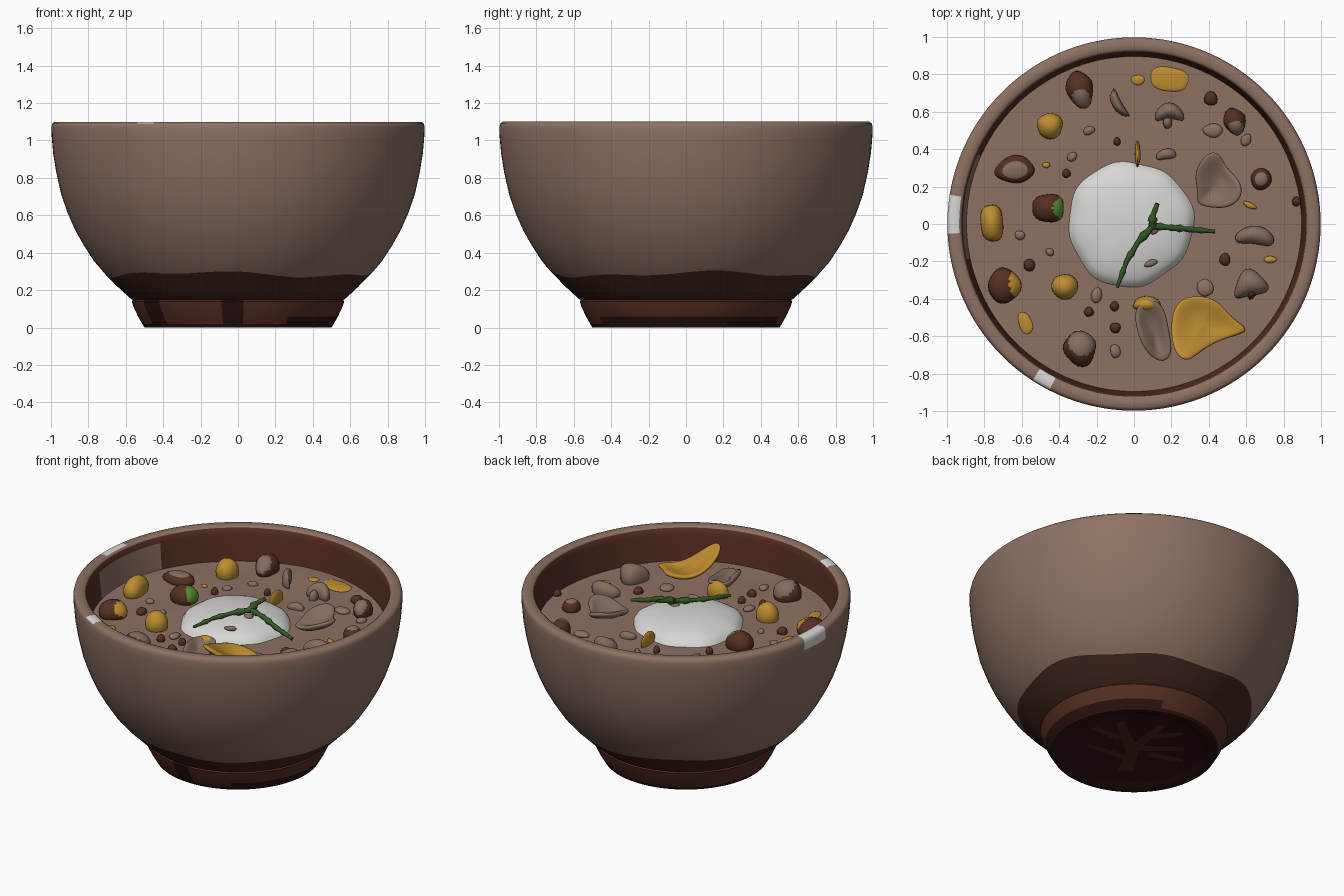
import bpy, bmesh, math, random
from mathutils import Vector, Matrix

if "Cube" in bpy.data.objects:
    bpy.data.objects.remove(bpy.data.objects["Cube"])
random.seed(4)

def material(name, r, g, b):
    m = bpy.data.materials.new(name)
    m.diffuse_color = (r, g, b, 1)
    m.use_nodes = True
    m.node_tree.nodes["Principled BSDF"].inputs["Base Color"].default_value = m.diffuse_color
    return m

TAN = material("clay_tan", .27, .165, .125)
BAND = material("dark_brown", .055, .02, .013)
RED = material("red_brown", .095, .028, .017)
BLACK = material("blackish_brown", .025, .006, .005)
GOLD = material("golden_yellow", .52, .27, .03)
WHITE = material("off_white", .68, .68, .66)
HERB = material("herb_green", .035, .10, .018)
LEAF = material("bright_green", .10, .30, .03)
MUSH = material("mushroom_brown", .24, .155, .12)
SOUP_Z = .88

def finish(name, bm, mats, angle=50):
    me = bpy.data.meshes.new(name)
    bm.to_mesh(me)
    bm.free()
    for m in mats:
        me.materials.append(m)
    me.shade_smooth()
    me.set_sharp_from_angle(angle=math.radians(angle))
    ob = bpy.data.objects.new(name, me)
    bpy.context.collection.objects.link(ob)
    return ob

def lathe(name, profile, mats, rule, n=120, wavy=None, cap=False):
    bm = bmesh.new()
    rings = []
    for k, (r, z) in enumerate(profile):
        ring = []
        for i in range(n):
            a = 2 * math.pi * i / n
            w = .012 * math.sin(3 * a + 1) + .008 * math.sin(7 * a) if k == wavy else 0
            ring.append(bm.verts.new(((r + .9 * w) * math.cos(a), (r + .9 * w) * math.sin(a), z + w)))
        rings.append(ring)
    for k in range(len(rings) - 1):
        for i in range(n):
            j = (i + 1) % n
            f = bm.faces.new((rings[k][i], rings[k][j], rings[k + 1][j], rings[k + 1][i]))
            c = f.calc_center_median()
            f.material_index = rule(k, c, math.degrees(math.atan2(c.y, c.x)) % 360)
    if cap:
        bm.faces.new(rings[0][::-1]).material_index = rule(0, Vector((0, 0, 0)), 0)
    return finish(name, bm, mats)

# Bowl body: outer wall, rim, inner wall
bowl_profile = [(.55, .14), (.575, .155), (.64, .215), (.71, .285), (.77, .355), (.825, .44), (.87, .52),
                (.91, .61), (.945, .71), (.972, .83), (.988, .93), (.996, 1.02), (.998, 1.07),
                (.993, 1.09), (.98, 1.1), (.935, 1.1), (.922, 1.09), (.915, 1.05), (.905, .96), (.892, .85)]

def bowl_rule(k, c, a):
    if 170 < a < 182 and k in (11, 12, 13, 14):
        return 2
    if 236 < a < 244 and k in (13, 14, 15):
        return 2
    if k < 3:
        return 1
    if k >= 16:
        return 0 if 155 < a < 192 and k >= 17 else 3
    return 0

lathe("bowl", bowl_profile, [TAN, BAND, WHITE, RED], bowl_rule, wavy=3)

# Foot ring with dark glaze patches and a recessed underside
foot_profile = [(.02, .025), (.40, .025), (.44, .012), (.465, 0), (.50, 0), (.512, .02), (.535, .06),
                (.558, .11), (.568, .14), (.55, .16)]

def foot_rule(k, c, a):
    if k < 5:
        return 1
    if 262 < a < 272 or 208 < a < 222 or (k == 5 and (a < 70 or a > 300)):
        return 1
    return 0

lathe("foot_ring", foot_profile, [RED, BLACK], foot_rule, cap=True)

# Branching glaze mark under the foot: thin tapered strips
right, near = Vector((-.87, .5, 0)), Vector((.5, .87, 0))
strips = [(0, -.28, 0, .05, .05), (0, -.05, -.14, .3, .04), (0, 0, .12, .3, .035), (-.02, -.12, -.28, -.02, .03),
          (.02, 0, .3, .04, .035), (.1, -.06, .32, -.1, .03), (-.1, .1, -.28, .2, .03), (.06, .15, .26, .22, .03)]
bm = bmesh.new()
for u0, v0, u1, v1, w in strips:
    p, q = right * u0 + near * v0, right * u1 + near * v1
    s = (q - p).normalized().cross(Vector((0, 0, 1))) * w
    z = Vector((0, 0, .021))
    bm.faces.new([bm.verts.new(v + z) for v in (p - s, p + s, q + s * .6, q - s * .6)])
bmesh.ops.recalc_face_normals(bm, faces=bm.faces)
for f in bm.faces:
    if f.normal.z > 0:
        f.normal_flip()
finish("underside_mark", bm, [BAND])

# Soup surface with a gentle ripple
def disc(name, radius, cx, cy, height, mat, n=64, m=14):
    bm = bmesh.new()
    prev, top = None, bm.verts.new((cx, cy, height(0, 0)))
    for k in range(1, m + 1):
        ring = []
        for i in range(n):
            a, t = 2 * math.pi * i / n, k / m
            r = radius(a) * t
            ring.append(bm.verts.new((cx + r * math.cos(a), cy + r * math.sin(a), height(t, a))))
        for i in range(n):
            j = (i + 1) % n
            bm.faces.new((top, ring[i], ring[j]) if prev is None else (prev[i], ring[i], ring[j], prev[j]))
        prev = ring
    return finish(name, bm, [mat])

disc("soup", lambda a: .898, 0, 0, lambda t, a: SOUP_Z + .006 * math.sin(9 * t) * math.sin(5 * a) * t, TAN)
# Egg white mound
disc("egg_white", lambda a: .34 + .008 * math.sin(3 * a + 1) + .005 * math.sin(8 * a), -.02, 0,
     lambda t, a: SOUP_Z - .01 + .1 * math.sqrt(max(0, 1 - t ** 2.2)), WHITE)

# Rounded topping: optional second colour on faces turned to a direction, optional bend
def blob(name, x, y, sx, sy, h, rot=0, mat=RED, mat2=None, way=(0, 0, 1), t=.7, bend=0, z=SOUP_Z, rough=.06):
    bm = bmesh.new()
    seg = 24 if max(sx, sy) > .09 else 12
    bmesh.ops.create_uvsphere(bm, u_segments=seg, v_segments=seg // 2 + 2, radius=1)
    p1, p2 = random.random() * 6, random.random() * 6
    d, R = Vector(way).normalized(), Matrix.Rotation(math.radians(rot), 3, 'Z')
    for f in bm.faces:
        c = R @ f.calc_center_median()
        f.material_index = int(mat2 is not None and c.dot(d) > t)
    for v in bm.verts:
        k = 1 + rough * (math.sin(3 * v.co.x + p1) + math.sin(4 * v.co.y + p2))
        px, py = v.co.x * k * sx / 2, v.co.y * k * sy / 2
        py += bend * (v.co.x ** 2 - .4) * sy
        v.co = R @ Vector((px, py, 0)) + Vector((x, y, z + h * (.25 + .75 * v.co.z)))
    return finish(name, bm, [mat, mat2 or mat], 60)

# Nuts in dark skins with a pale, green or gold patch
for i, a in enumerate([
        (-.29, .72, .15, .2, .10, 15, RED, MUSH, (.1, -.6, .6)), (.54, .55, .12, .15, .09, 20, RED, MUSH, (.1, -.6, .6)),
        (-.64, .29, .21, .15, .06, 5, RED, MUSH, (.1, 0, 1), .78), (-.46, .085, .17, .15, .10, 0, RED, LEAF, (.9, 0, .5), .72),
        (.68, .24, .10, .13, .07, -15, RED, MUSH, (0, 0, 1), .75), (-.69, -.33, .17, .2, .09, 0, RED, GOLD, (.9, .1, .5), .72),
        (-.29, -.665, .18, .19, .11, 10, RED, MUSH, (.2, .5, .8), .55)]):
    blob("nut_%d" % i, *a)

# Golden chickpeas
for i, a in enumerate([(-.45, .525, .15, .13, .11), (-.76, .005, .12, .2, .11, 5), (-.37, -.335, .13, .15, .11),
                       (.07, -.43, .16, .08, .1, 0)]):
    blob("chickpea_%d" % i, *a[:5], a[5] if len(a) > 5 else 0, GOLD)

# Flat golden oil drops
for i, (x, y, sx, sy, r) in enumerate([(.19, .775, .2, .13, -8), (.02, .77, .07, .06, 0), (-.58, -.53, .07, .12, 20),
                                       (.73, -.19, .07, .04, 0), (.62, .1, .08, .03, -25), (-.47, .315, .04, .03, 0)]):
    blob("oil_drop_%d" % i, x, y, sx, sy, .015, r, GOLD)
blob("golden_sliver", .02, .375, .03, .15, .08, 0, GOLD)

# Small dark beans
for i, (x, y, s) in enumerate([(.41, .67, .07), (-.56, -.22, .06), (-.36, .27, .045), (-.24, -.47, .05), (-.105, -.44, .05),
                               (-.1, -.555, .055), (.485, -.19, .06), (-.09, .44, .04), (.87, .12, .05)]):
    blob("bean_%d" % i, x, y, s, s * 1.1, .04)

# Soup lumps and egg specks
for i, (x, y, s) in enumerate([(.42, .5, .1), (-.33, .36, .06), (-.2, -.38, .08), (.38, -.34, .1), (-.61, -.06, .06),
                               (-.24, .5, .06), (.6, .45, .07), (-.1, -.68, .07), (-.45, -.15, .05)]):
    blob("lump_%d" % i, x, y, s, s * .8, .025, 40 * i, TAN)
blob("egg_speck_1", .09, -.21, .08, .035, .02, 20, MUSH, z=.945)
blob("egg_speck_2", .1, -.03, .06, .05, .02, 0, MUSH, z=.96)

# Kidney-shaped mushroom pieces
for i, a in enumerate([(.645, -.07, .2, .1, .08, -5, -.35), (.19, .59, .15, .09, .09, 0, -.5), (.62, -.33, .18, .15, .11, 15, -.3),
                       (.17, .37, .11, .055, .04, 10, -.2), (-.08, .64, .18, .05, .09, -60, .4)]):
    blob("mushroom_piece_%d" % i, *a[:6], MUSH, bend=a[6])
blob("mushroom_stem_1", .18, .545, .05, .07, .06, 0, MUSH)
blob("mushroom_hollow", .63, -.37, .05, .07, .085, -20, RED)

# Curled sheets: fan from an outline, thickened and smoothed
def sheet(name, centre, outline, mat, thick=.03):
    bm = bmesh.new()
    c = Vector(centre)
    mid = bm.verts.new(c)
    outer = [bm.verts.new(c + (Vector(p) - c) * 1.06) for p in outline]
    inner = [bm.verts.new(c.lerp(Vector(p), .55) - Vector((0, 0, .01))) for p in outline]
    n = len(outline)
    for i in range(n):
        j = (i + 1) % n
        bm.faces.new((mid, inner[i], inner[j]))
        bm.faces.new((inner[i], outer[i], outer[j], inner[j]))
    bmesh.ops.recalc_face_normals(bm, faces=bm.faces)
    ob = finish(name, bm, [mat], 180)
    s = ob.modifiers.new("thickness", 'SOLIDIFY')
    s.thickness, s.offset = thick, 0
    ob.modifiers.new("smooth", 'SUBSURF').levels = 2
    ob.modifiers["smooth"].render_levels = 2

sheet("golden_mushroom_cap", (.36, -.53, .92),
      [(.2, -.56, 1.0), (.22, -.69, 1.06), (.29, -.735, 1.07), (.36, -.67, 1.0), (.47, -.61, .92), (.59, -.58, .9),
       (.59, -.55, .9), (.51, -.5, .91), (.45, -.41, .94), (.33, -.38, .95), (.22, -.42, .97)], GOLD, .035)
sheet("mushroom_slice", (.1, -.56, .9),
      [(.0, -.44, .96), (.02, -.57, .98), (.06, -.67, .97), (.13, -.74, .91), (.21, -.71, .93), (.18, -.56, .94),
       (.16, -.45, .96), (.1, -.4, .97)], MUSH, .035)
sheet("mushroom_fan", (.45, .22, .90),
      [(.32, .27, .95), (.35, .18, .93), (.33, .11, .91), (.42, .09, .92), (.51, .09, .96), (.58, .15, .98),
       (.56, .24, .97), (.49, .29, .93), (.46, .38, .96), (.39, .38, .98)], MUSH, .035)

# Herb sprig: knobbly stems meeting at a fork
def stem(name, pts, r):
    bm = bmesh.new()
    path = [Vector(a).lerp(Vector(b), k / 5) for a, b in zip(pts, pts[1:]) for k in range(5)] + [Vector(pts[-1])]
    prev = None
    for k, p in enumerate(path):
        d = (path[min(k + 1, len(path) - 1)] - path[max(k - 1, 0)]).normalized()
        s = d.cross(Vector((0, 0, 1))).normalized()
        u = s.cross(d)
        w = r * random.uniform(.75, 1.35) * (1 - .5 * k / len(path))
        ring = [bm.verts.new(p + (s * math.cos(a) + u * math.sin(a)) * w) for a in [i * math.pi / 4 for i in range(8)]]
        if prev:
            for i in range(8):
                bm.faces.new((prev[i], prev[(i + 1) % 8], ring[(i + 1) % 8], ring[i]))
        else:
            bm.faces.new(ring[::-1])
        prev = ring
    bm.faces.new(prev)
    bmesh.ops.recalc_face_normals(bm, faces=bm.faces)
    finish(name, bm, [HERB])

fork = (.1, -.01, 1.0)
stem("herb_stem_long", [fork, (.02, -.1, .99), (-.04, -.2, .98), (-.09, -.34, .96)], .02)
stem("herb_stem_side", [fork, (.2, -.02, .985), (.31, -.03, .94), (.43, -.04, .905)], .02)
stem("herb_stem_tip", [fork, (.1, .04, 1.02), (.125, .11, 1.035)], .024)
